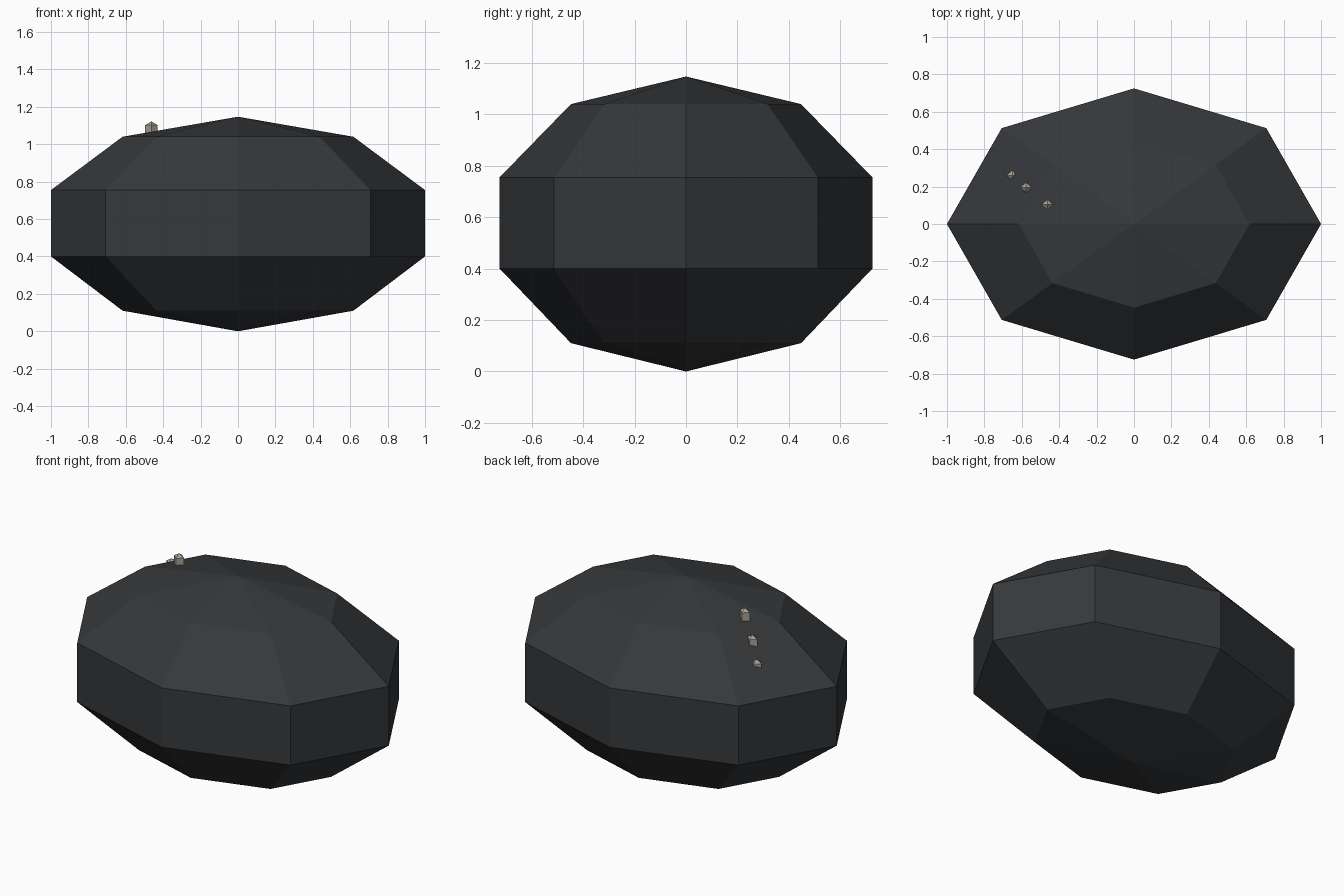
import bpy, bmesh
from math import cos, sin, tau

if "Cube" in bpy.data.objects:
    bpy.data.objects.remove(bpy.data.objects["Cube"])


def material(name, rgb):
    m = bpy.data.materials.new(name)
    m.diffuse_color = (*rgb, 1)
    m.use_nodes = True
    m.node_tree.nodes["Principled BSDF"].inputs["Base Color"].default_value = m.diffuse_color
    return m


def faceted_solid(name, sides, rx, ry, rings, z_bottom, z_top, location, mat):
    """Closed flat-faced solid: stacked elliptical rings of (scale, z) between two tips."""
    bm = bmesh.new()
    low = bm.verts.new((0, 0, z_bottom))
    high = bm.verts.new((0, 0, z_top))
    loops = [[bm.verts.new((rx * s * cos(tau * i / sides), ry * s * sin(tau * i / sides), z))
              for i in range(sides)] for s, z in rings]
    for i in range(sides):
        j = (i + 1) % sides
        bm.faces.new((low, loops[0][j], loops[0][i]))
        for a, b in zip(loops, loops[1:]):
            bm.faces.new((a[i], a[j], b[j], b[i]))
        bm.faces.new((loops[-1][i], loops[-1][j], high))
    mesh = bpy.data.meshes.new(name)
    bm.to_mesh(mesh)
    bm.free()
    mesh.materials.append(mat)
    obj = bpy.data.objects.new(name, mesh)
    obj.location = location
    bpy.context.collection.objects.link(obj)


dark = material("dark_shell", (0.036, 0.039, 0.043))
pale = material("pale_fleck", (0.40, 0.36, 0.30))

# Eight-sided rounded body
faceted_solid("body", 8, 1.0, 0.725,
              [(0.617, 0.11), (1, 0.40), (1, 0.755), (0.617, 1.04)],
              0, 1.147, (0, 0, 0), dark)

# Row of small four-sided studs half sunk into the upper surface (x, y, tip z)
for n, tip in enumerate([(-0.463, 0.103, 1.122), (-0.577, 0.195, 1.026), (-0.65, 0.26, 0.924)], 1):
    faceted_solid(f"stud_{n}", 4, 0.033, 0.028,
                  [(1, -0.08), (1, -0.02)], -0.10, 0, tip, pale)
